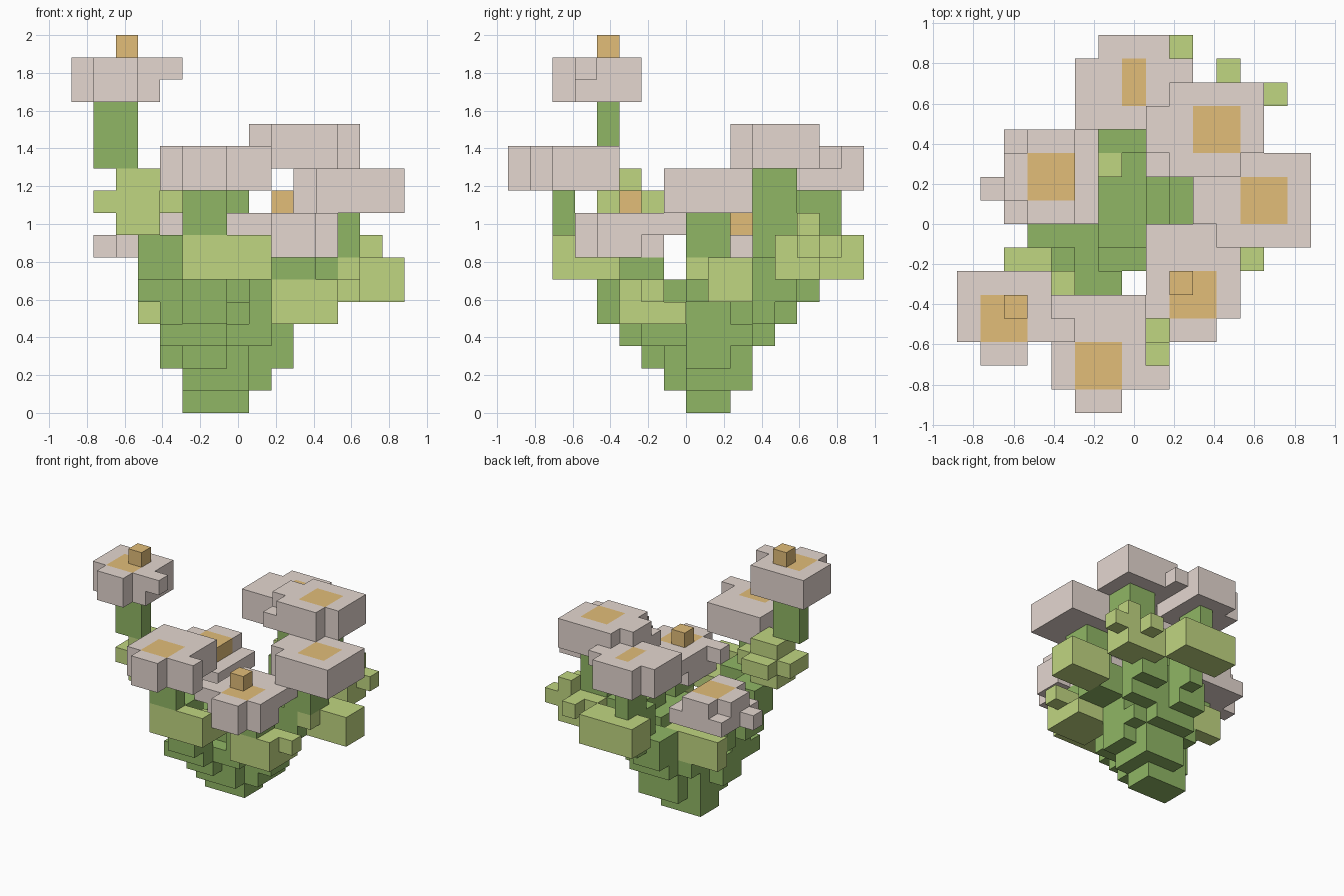
import bpy
import bmesh
from mathutils import Vector

default = bpy.data.objects.get("Cube")
if default:
    bpy.data.objects.remove(default, do_unlink=True)

# The plant is a block model on a regular grid, seventeen blocks tall
UNIT = 2 / 17
ORIGIN = Vector((-7.5, -8, 0))


def make_material(name, color):
    mat = bpy.data.materials.new(name)
    mat.use_nodes = True
    rgba = (*color, 1)
    mat.diffuse_color = rgba
    mat.node_tree.nodes["Principled BSDF"].inputs["Base Color"].default_value = rgba
    return mat


STEM = make_material("stem green", (.28, .47, .13))
LEAF = make_material("leaf green", (.53, .67, .22))
PETAL = make_material("petal grey pink", (.78, .68, .63))
CENTRE = make_material("flower centre ochre", (.76, .51, .19))

grid = {}        # block position -> part name
materials = {}   # part name -> material


def fill(name, mat, *boxes):
    """Claim blocks for a part; each box is (x range, y range, z range)."""
    materials[name] = mat
    for (x0, x1), (y0, y1), (z0, z1) in boxes:
        for x in range(x0, x1):
            for y in range(y0, y1):
                for z in range(z0, z1):
                    grid[x, y, z] = name


def stem(name, *boxes):
    fill(name + "_stem", STEM, *boxes)


def leaf(name, *boxes):
    fill(name + "_leaf", LEAF, *boxes)


def flower(name, petals, centre, bud=None):
    fill(name + "_petals", PETAL, *petals)
    fill(name + "_centre", CENTRE, centre)
    if bud:
        fill(name + "_bud", CENTRE, bud)


# Root clump, widening upwards
fill("root_clump", STEM,
     ((5, 8), (8, 10), (0, 1)),
     ((5, 8), (7, 10), (1, 2)),
     ((8, 9), (8, 11), (1, 2)),
     ((6, 8), (10, 11), (1, 2)),
     ((4, 8), (7, 9), (2, 3)),
     ((5, 7), (6, 7), (2, 3)),
     ((5, 10), (8, 10), (2, 3)),
     ((6, 9), (10, 11), (2, 3)),
     ((4, 7), (5, 9), (3, 4)),
     ((7, 9), (6, 8), (3, 4)),
     ((5, 10), (8, 11), (3, 4)),
     ((6, 9), (11, 12), (3, 4)),
     ((5, 9), (7, 11), (4, 5)))

# Tall flower
stem("tall_flower",
     ((4, 6), (6, 8), (4, 6)),
     ((3, 5), (6, 8), (5, 6)),
     ((3, 5), (5, 7), (6, 8)),
     ((1, 3), (4, 5), (11, 14)))
leaf("tall_flower",
     ((2, 4), (4, 6), (8, 9)),
     ((1, 4), (4, 6), (9, 10)),
     ((2, 4), (6, 7), (9, 10)),
     ((4, 5), (5, 6), (9, 10)),
     ((2, 4), (4, 6), (10, 11)))
flower("tall_flower",
       [((0, 4), (3, 6), (14, 16)),
        ((1, 3), (2, 3), (14, 16)),
        ((4, 5), (3, 4), (15, 16))],
       ((1, 3), (3, 5), (15, 16)),
       ((2, 3), (4, 5), (16, 17)))

# Front flower
stem("front_flower",
     ((5, 7), (4, 6), (4, 6)),
     ((5, 7), (3, 5), (6, 8)),
     ((5, 7), (2, 3), (8, 10)))
leaf("front_flower",
     ((5, 9), (2, 3), (6, 8)),
     ((5, 9), (3, 5), (6, 7)))
flower("front_flower",
       [((4, 8), (1, 5), (10, 12)),
        ((8, 9), (1, 2), (10, 12)),
        ((5, 7), (0, 1), (10, 12))],
       ((5, 7), (1, 3), (11, 12)))

# Low flower at the front
stem("low_flower",
     ((8, 10), (6, 8), (4, 6)),
     ((9, 11), (5, 7), (6, 7)))
leaf("low_flower",
     ((9, 12), (5, 7), (4, 6)),
     ((9, 12), (7, 8), (4, 5)),
     ((12, 13), (6, 7), (5, 6)))
flower("low_flower",
       [((8, 12), (4, 6), (7, 9)),
        ((8, 11), (6, 7), (7, 9)),
        ((11, 12), (6, 7), (8, 9)),
        ((9, 11), (3, 4), (7, 9)),
        ((7, 8), (4, 5), (8, 9)),
        ((8, 12), (7, 8), (8, 9))],
       ((9, 11), (4, 6), (8, 9)),
       ((9, 10), (5, 6), (9, 10)))

# Side flower on the +x side
stem("side_flower",
     ((8, 10), (8, 10), (4, 6)),
     ((9, 12), (8, 10), (5, 7)),
     ((11, 13), (8, 10), (7, 9)))
leaf("side_flower",
     ((12, 15), (9, 11), (5, 7)),
     ((12, 13), (8, 9), (6, 7)))
flower("side_flower",
       [((11, 15), (7, 11), (9, 11)),
        ((10, 11), (8, 10), (9, 11))],
       ((12, 14), (8, 10), (10, 11)))

# Upper flower behind the side flower
stem("upper_flower",
     ((8, 11), (11, 12), (4, 7)),
     ((9, 11), (11, 13), (5, 8)),
     ((10, 12), (11, 13), (7, 11)))
leaf("upper_flower",
     ((10, 13), (12, 14), (6, 8)),
     ((13, 14), (13, 14), (7, 8)),
     ((11, 12), (14, 15), (7, 8)),
     ((12, 13), (13, 14), (8, 9)))
flower("upper_flower",
       [((9, 13), (11, 14), (11, 13)),
        ((9, 12), (10, 11), (11, 13)),
        ((8, 9), (10, 11), (11, 12)),
        ((8, 9), (11, 13), (11, 13))],
       ((10, 12), (11, 13), (12, 13)))

# Back flower
stem("back_flower",
     ((6, 8), (11, 13), (4, 6)),
     ((7, 8), (12, 14), (5, 8)),
     ((7, 8), (13, 15), (8, 10)))
leaf("back_flower",
     ((6, 10), (14, 16), (6, 8)))
flower("back_flower",
       [((5, 9), (12, 15), (10, 12)),
        ((6, 9), (15, 16), (10, 12)),
        ((9, 10), (14, 15), (11, 12))],
       ((7, 8), (13, 15), (11, 12)))

# Low flower on the -x side
stem("small_flower",
     ((4, 6), (9, 10), (4, 6)),
     ((3, 5), (9, 10), (5, 7)))
leaf("small_flower",
     ((3, 7), (10, 11), (4, 6)))
flower("small_flower",
       [((2, 6), (8, 12), (7, 8)),
        ((1, 2), (9, 10), (7, 8)),
        ((3, 5), (8, 12), (8, 9)),
        ((2, 3), (9, 11), (8, 9))],
       ((3, 5), (9, 11), (8, 9)))


def build(name):
    """Skin the exposed sides of a part's blocks and merge flat areas."""
    bm = bmesh.new()
    for cell in [c for c, owner in grid.items() if owner == name]:
        middle = Vector(cell) + ORIGIN + Vector((.5, .5, .5))
        for axis in range(3):
            for sign in (-1, 1):
                normal = Vector((0, 0, 0))
                normal[axis] = sign
                if tuple(int(c + n) for c, n in zip(cell, normal)) in grid:
                    continue
                u = Vector((normal.y, normal.z, normal.x)) / 2
                v = normal.cross(u)
                face = middle + normal / 2
                corners = (face + u + v, face - u + v, face - u - v, face + u - v)
                bm.faces.new([bm.verts.new(p * UNIT) for p in corners])
    bmesh.ops.remove_doubles(bm, verts=bm.verts, dist=UNIT / 100)
    bmesh.ops.dissolve_limit(bm, angle_limit=.01, verts=bm.verts, edges=bm.edges)
    mesh = bpy.data.meshes.new(name)
    bm.to_mesh(mesh)
    bm.free()
    mesh.materials.append(materials[name])
    bpy.context.collection.objects.link(bpy.data.objects.new(name, mesh))


for part in materials:
    build(part)
